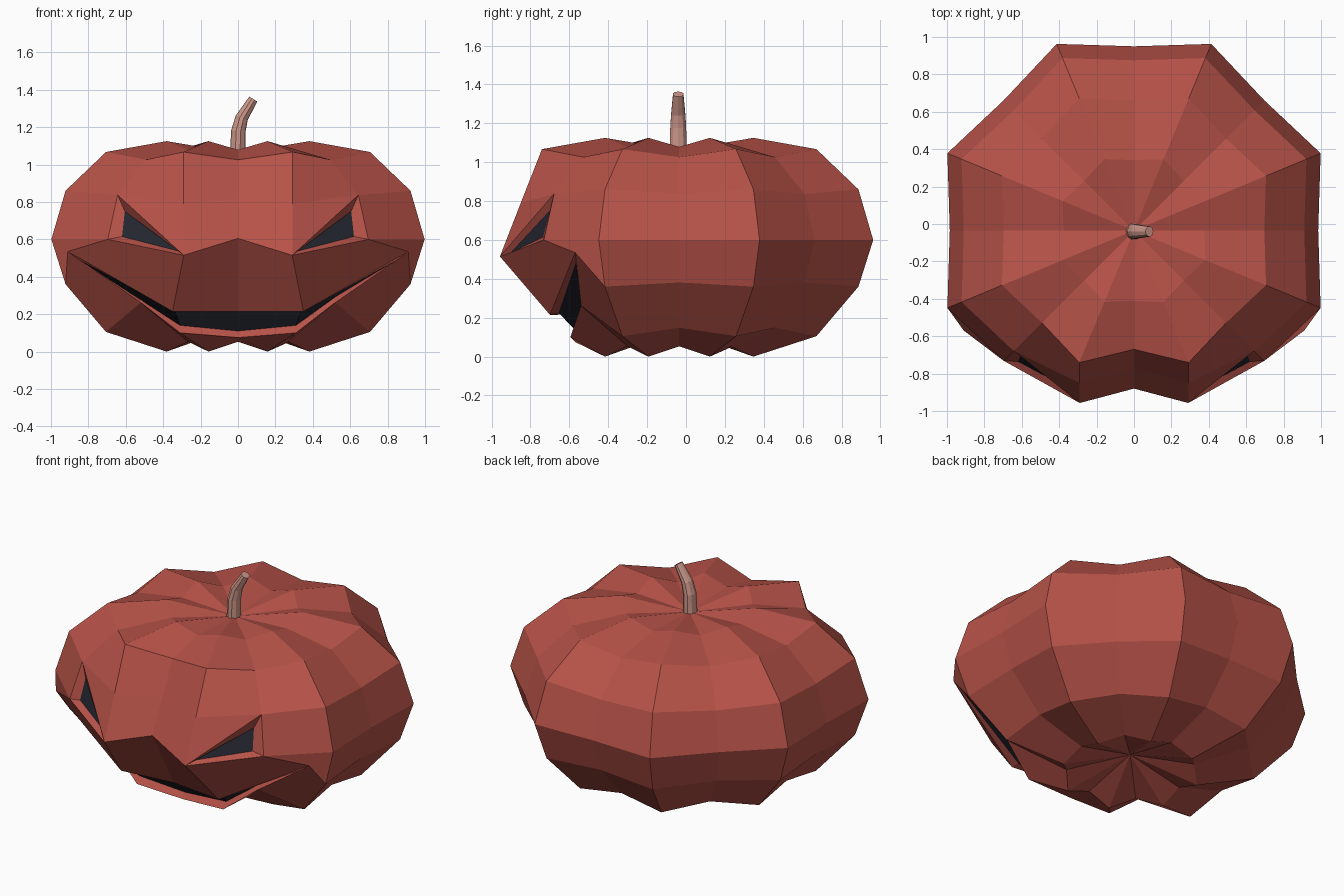
import bpy, bmesh, math
from mathutils import Vector

if "Cube" in bpy.data.objects:
    bpy.data.objects.remove(bpy.data.objects["Cube"])


def material(name, rgb):
    m = bpy.data.materials.new(name)
    m.diffuse_color = (*rgb, 1)
    m.use_nodes = True
    m.node_tree.nodes["Principled BSDF"].inputs["Base Color"].default_value = m.diffuse_color
    return m


skin = material("pumpkin_red", (0.47, 0.085, 0.065))
dark = material("hollow_dark", (0.018, 0.02, 0.03))
stalk = material("stem_pink_brown", (0.61, 0.31, 0.25))

CY, CZ, N = -0.035, 0.6, 16
# rings from top to bottom: radius and height of the rib crests
RINGS = [(0.413, 1.125), (0.764, 1.067), (0.998, 0.86), (1.08, 0.6),
         (0.998, 0.36), (0.764, 0.105), (0.413, 0.0)]
# carved face: (ring, column from the front) -> position, right half
FACE = {
    (1, 0): (0, -0.67, 1.025), (2, 0): (0, -0.775, 0.815), (3, 0): (0, -0.88, 0.605),
    (4, 0): (0, -0.66, 0.215), (5, 0): (0, -0.57, 0.075),
    (2, 1): (0.292, -0.85, 0.79), (3, 1): (0.29, -0.957, 0.515),
    (4, 1): (0.35, -0.70, 0.215), (5, 1): (0.31, -0.595, 0.10),
    (4, 2): (0.91, -0.57, 0.535), (5, 2): (0.52, -0.54, 0.262),
}
# recessed edge of the mouth and of the eye
MOUTH_IN = {
    (4, 0): (0, -0.62, 0.225), (5, 0): (0, -0.545, 0.11),
    (4, 1): (0.34, -0.655, 0.225), (5, 1): (0.31, -0.565, 0.14),
    (4, 2): (0.85, -0.565, 0.49), (5, 2): (0.525, -0.52, 0.295),
}
EYE_IN = {(2, 2): (0.605, -0.70, 0.75), (3, 2): (0.62, -0.735, 0.615),
          (3, 1): (0.31, -0.90, 0.535)}


def position(table, r, k):
    mirrored = k > N // 2
    key = (r, N - k if mirrored else k)
    if key not in table:
        return None
    p = Vector(table[key])
    if mirrored:
        p.x = -p.x
    return p


def crest(r, k):
    a = math.radians(-90 + 360 / N * k)
    rad, z = RINGS[r]
    s = 1 if k % 2 else 0.912          # even columns are the grooves
    return Vector((rad * s * math.cos(a), CY + rad * s * math.sin(a), CZ + (z - CZ) * s))


# Pumpkin body with carved eyes and mouth
bm = bmesh.new()
V = {(r, k): bm.verts.new(position(FACE, r, k) or crest(r, k))
     for r in range(len(RINGS)) for k in range(N)}
top = bm.verts.new((0, CY, 1.06))
bottom = bm.verts.new((0, CY, 0.135))


def carve(loop, table, cache):
    """Rim walls around a loop of grid keys, returns inner vertices."""
    for key in loop:
        if key not in cache:
            cache[key] = bm.verts.new(position(table, *key))
    return [cache[key] for key in loop]


mouth_cols = (14, 15, 0, 1)
for k in range(N):
    n = (k + 1) % N
    bm.faces.new((top, V[0, k], V[0, n]))
    bm.faces.new((bottom, V[6, n], V[6, k]))
    for r in range(6):
        if r == 4 and k in mouth_cols:
            continue
        if r == 2 and k in (1, 14):
            # brow triangle and recessed eye
            inner, outer = (1, 2) if k == 1 else (15, 14)
            bm.faces.new((V[2, inner], V[2, outer], V[3, inner]))
            loop = [(2, outer), (3, outer), (3, inner)]
            ins = carve(loop, EYE_IN, {})
            for i in range(3):
                j = (i + 1) % 3
                bm.faces.new((V[loop[i]], V[loop[j]], ins[j], ins[i]))
            bm.faces.new(ins).material_index = 1
            continue
        bm.faces.new((V[r, k], V[r + 1, k], V[r + 1, n], V[r, n]))

# Mouth rim and dark hollow
cols = (14, 15, 0, 1, 2)
loop = [(4, k) for k in cols] + [(5, k) for k in reversed(cols)]
cache = {}
ins = carve(loop, MOUTH_IN, cache)
for i in range(len(loop)):
    j = (i + 1) % len(loop)
    bm.faces.new((V[loop[i]], V[loop[j]], ins[j], ins[i]))
for a, b in zip(cols, cols[1:]):
    bm.faces.new((cache[4, a], cache[5, a], cache[5, b], cache[4, b])).material_index = 1


def finish(bm, name, mats):
    bmesh.ops.recalc_face_normals(bm, faces=bm.faces[:])
    me = bpy.data.meshes.new(name)
    bm.to_mesh(me)
    bm.free()
    for m in mats:
        me.materials.append(m)
    ob = bpy.data.objects.new(name, me)
    bpy.context.collection.objects.link(ob)
    return ob


finish(bm, "pumpkin_body", (skin, dark))

# Stem: tapered tube bending to the right (x, z, radius, tilt)
bm = bmesh.new()
SIDES = 10
rings = []
for x, z, rad, tilt in [(-0.003, 1.03, 0.046, 0), (0.002, 1.18, 0.043, 5),
                        (0.02, 1.25, 0.038, 20), (0.082, 1.35, 0.028, 32)]:
    t = math.radians(tilt)
    ring = []
    for i in range(SIDES):
        a = math.tau * i / SIDES
        u = 0.9 * rad * math.cos(a)
        ring.append(bm.verts.new((x + u * math.cos(t), CY - 0.005 + rad * math.sin(a),
                                  z - u * math.sin(t))))
    rings.append(ring)
for lo, hi in zip(rings, rings[1:]):
    for i in range(SIDES):
        j = (i + 1) % SIDES
        bm.faces.new((lo[i], lo[j], hi[j], hi[i]))
bm.faces.new(rings[0])
bm.faces.new(rings[-1])
finish(bm, "stem", (stalk,))
